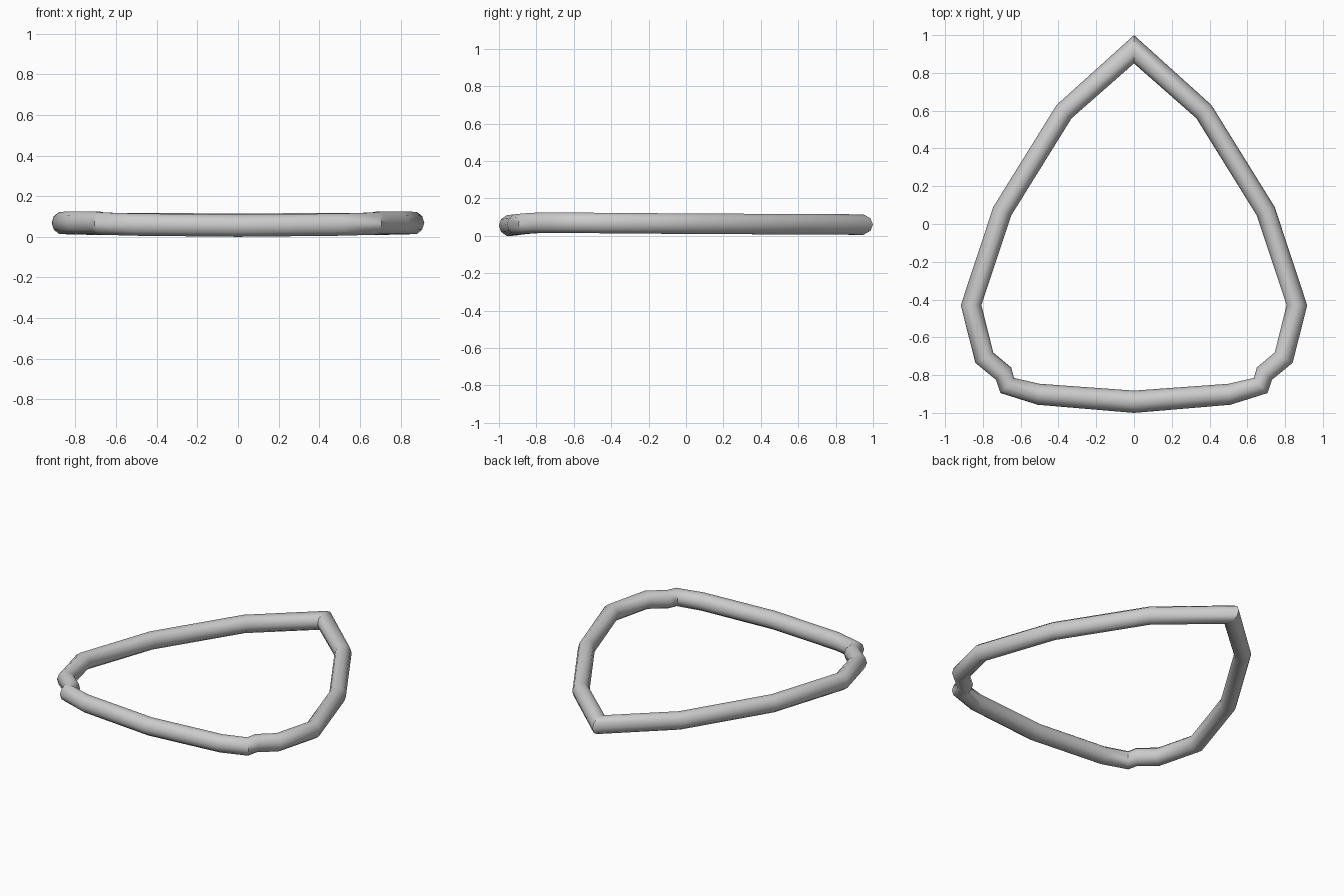
import bpy, bmesh, math
from mathutils import Vector

if "Cube" in bpy.data.objects:
    bpy.data.objects.remove(bpy.data.objects["Cube"])

SIDES = 10
RADIUS = 0.0575

# Half outline from rear tip to front centre: outer x, y, inner x, y, centre height
half = [
    (0.0, 1.0, 0.0, 0.85, 0.060),
    (0.41, 0.63, 0.33, 0.56, 0.062),
    (0.745, 0.09, 0.65, 0.045, 0.064),
    (0.917, -0.43, 0.808, -0.43, 0.068),
    (0.84, -0.735, 0.745, -0.68, 0.070),
    (0.73, -0.825, 0.65, -0.76, 0.069),
    (0.707, -0.895, 0.635, -0.815, 0.065),
    (0.51, -0.957, 0.50, -0.846, 0.060),
    (0.0, -1.0, 0.0, -0.882, 0.0547),
]
# Mirror the half outline into a closed loop
loop = half + [(-a, b, -c, d, z) for a, b, c, d, z in half[-2:0:-1]]

# Sweep the round section along the loop
bm = bmesh.new()
rings = []
for ox, oy, ix, iy, z in loop:
    outer, inner = Vector((ox, oy, z)), Vector((ix, iy, z))
    mid, arm = (outer + inner) / 2, (outer - inner) / 2
    ring = []
    for k in range(SIDES):
        t = 2 * math.pi * k / SIDES
        ring.append(bm.verts.new(mid + arm * math.cos(t) + Vector((0, 0, RADIUS * math.sin(t)))))
    rings.append(ring)
for i, a in enumerate(rings):
    b = rings[(i + 1) % len(rings)]
    for k in range(SIDES):
        n = (k + 1) % SIDES
        bm.faces.new((a[k], b[k], b[n], a[n]))
bmesh.ops.recalc_face_normals(bm, faces=bm.faces)

mesh = bpy.data.meshes.new("tube_frame")
bm.to_mesh(mesh)
bm.free()
frame = bpy.data.objects.new("tube_frame", mesh)
bpy.context.collection.objects.link(frame)

# Smooth around the tube
bpy.context.view_layer.objects.active = frame
frame.select_set(True)
bpy.ops.object.shade_smooth_by_angle(angle=math.radians(40))
